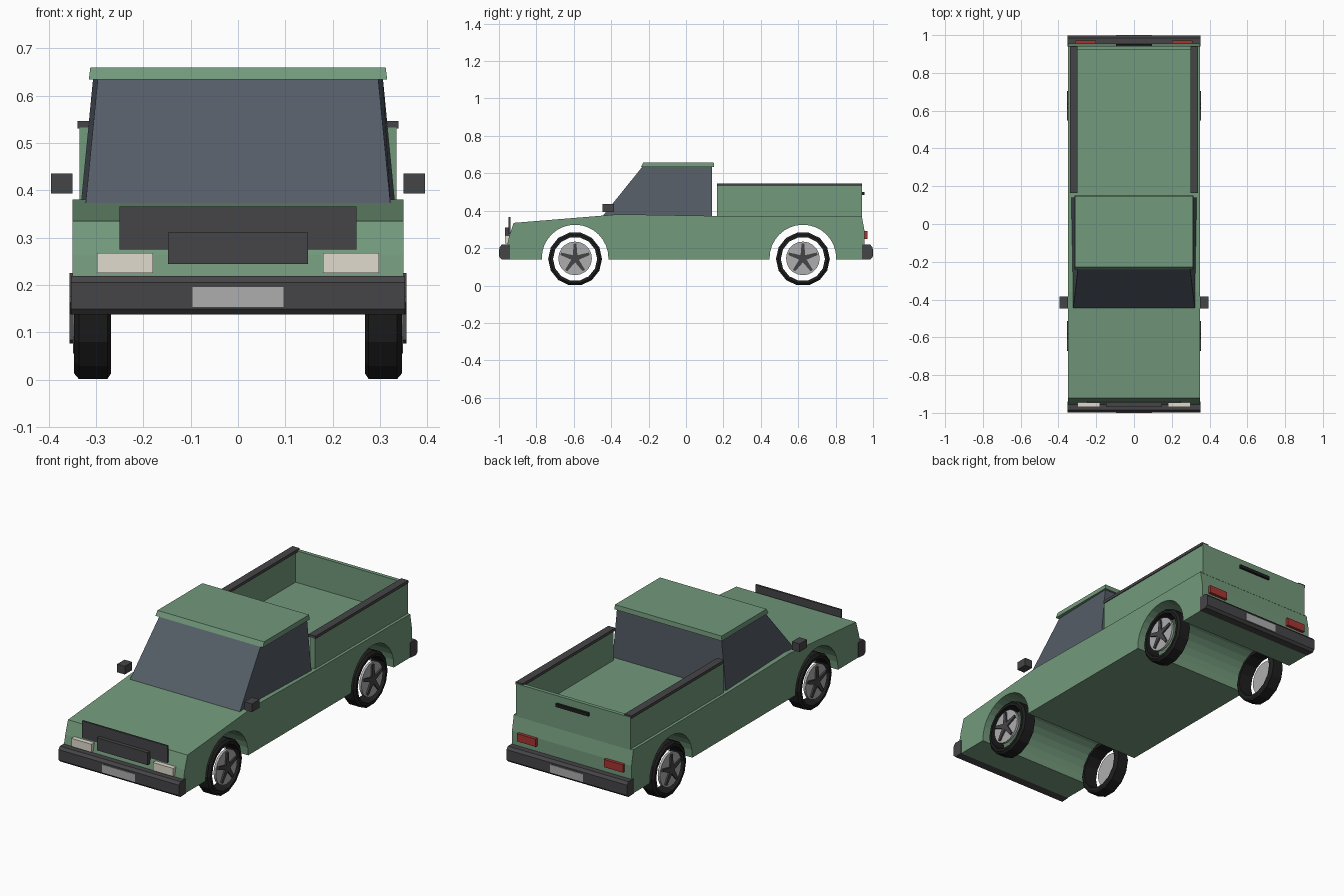
import bpy, bmesh, math
from mathutils import Vector

if "Cube" in bpy.data.objects:
    bpy.data.objects.remove(bpy.data.objects["Cube"])


def material(name, rgb):
    m = bpy.data.materials.new(name)
    m.diffuse_color = (*rgb, 1)
    m.use_nodes = True
    m.node_tree.nodes["Principled BSDF"].inputs["Base Color"].default_value = m.diffuse_color
    return m


GREEN = material("green paint", (0.17, 0.32, 0.20))
GLASS = material("tinted glass", (0.09, 0.11, 0.135))
TRIM = material("dark trim", (0.06, 0.06, 0.064))
BLACK = material("rubber", (0.013, 0.013, 0.013))
RED = material("red lens", (0.38, 0.035, 0.03))
CREAM = material("lamp lens", (0.75, 0.71, 0.62))
SILVER = material("silver", (0.42, 0.42, 0.42))


def finish(name, bm, mat):
    bmesh.ops.recalc_face_normals(bm, faces=bm.faces)
    me = bpy.data.meshes.new(name)
    bm.to_mesh(me)
    bm.free()
    me.materials.append(mat)
    ob = bpy.data.objects.new(name, me)
    bpy.context.collection.objects.link(ob)
    return ob


def hull_box(name, bottom, top, mat):
    """Six-sided block from four bottom and four top corners."""
    bm = bmesh.new()
    b = [bm.verts.new(p) for p in bottom]
    t = [bm.verts.new(p) for p in top]
    bm.faces.new(b)
    bm.faces.new(t)
    for i in range(4):
        j = (i + 1) % 4
        bm.faces.new((b[i], b[j], t[j], t[i]))
    return finish(name, bm, mat)


def rect(x0, x1, y0, y1, z):
    return [(x0, y0, z), (x1, y0, z), (x1, y1, z), (x0, y1, z)]


def box(name, x0, x1, y0, y1, z0, z1, mat):
    return hull_box(name, rect(x0, x1, y0, y1, z0), rect(x0, x1, y0, y1, z1), mat)


def extrude_x(name, profile, x0, x1, mat):
    """Extrude a (y, z) outline across the width."""
    bm = bmesh.new()
    f = bm.faces.new([bm.verts.new((x0, y, z)) for y, z in profile])
    ext = bmesh.ops.extrude_face_region(bm, geom=[f])["geom"]
    bmesh.ops.translate(bm, vec=(x1 - x0, 0, 0),
                        verts=[v for v in ext if isinstance(v, bmesh.types.BMVert)])
    return finish(name, bm, mat)


def arch(cy, r=0.178, cz=0.147, n=16):
    return [(cy + r * math.cos(math.pi * i / n), cz + r * math.sin(math.pi * i / n))
            for i in range(n + 1)]


AXLES = {"front": -0.593, "rear": 0.625}

# lower body with full-width wheel arches
body = [(-0.955, 0.14), (-0.955, 0.22), (-0.945, 0.265), (-0.922, 0.335), (-0.43, 0.375),
        (-0.36, 0.381), (0.16, 0.372), (0.94, 0.37), (0.955, 0.29), (0.955, 0.14)]
for cy in (AXLES["rear"], AXLES["front"]):
    body += [(cy + 0.178, 0.14)] + arch(cy) + [(cy - 0.178, 0.14)]
extrude_x("body", body, -0.35, 0.35, GREEN)

# cab glass and roof
hull_box("cab_windows",
         [(-0.322, -0.447, 0.37), (0.322, -0.447, 0.37), (0.332, 0.14, 0.37), (-0.332, 0.14, 0.37)],
         [(-0.296, -0.232, 0.637), (0.296, -0.232, 0.637), (0.306, 0.14, 0.637), (-0.306, 0.14, 0.637)],
         GLASS)
hull_box("roof", rect(-0.315, 0.315, -0.24, 0.15, 0.634),
         rect(-0.312, 0.312, -0.228, 0.148, 0.659), GREEN)

# cargo bed
box("tailgate", -0.335, 0.335, 0.922, 0.942, 0.365, 0.538, GREEN)
box("tailgate_handle", -0.095, 0.095, 0.938, 0.954, 0.483, 0.5, BLACK)
for s, side in ((-1, "left"), (1, "right")):
    def pair(a, b):
        return sorted((s * a, s * b))
    box(side + "_bed_wall", *pair(0.308, 0.335), 0.165, 0.94, 0.365, 0.533, GREEN)
    box(side + "_bed_rail", *pair(0.298, 0.339), 0.165, 0.94, 0.531, 0.546, TRIM)
    # lamps and mirrors
    box(side + "_headlight", *pair(0.18, 0.298), -0.968, -0.935, 0.225, 0.268, CREAM)
    box(side + "_tail_light", *pair(0.2, 0.31), 0.94, 0.971, 0.25, 0.291, RED)
    box(side + "_mirror", *pair(0.35, 0.395), -0.447, -0.385, 0.393, 0.436, TRIM)

# grille panels
box("upper_grille", -0.25, 0.25, -0.948, -0.938, 0.275, 0.366, TRIM)
box("lower_grille", -0.148, 0.148, -0.968, -0.945, 0.245, 0.311, TRIM)

# bumpers and plates
for s, end in ((-1, "front"), (1, "rear")):
    prof = [(s * 0.94, 0.14), (s * 0.985, 0.138), (s * 0.997, 0.15),
            (s * 0.997, 0.205), (s * 0.985, 0.219), (s * 0.94, 0.219)]
    extrude_x(end + "_bumper", prof, -0.353, 0.353, TRIM)
    box(end + "_plate", -0.096, 0.096, *sorted((s * 0.99, s * 1.0)), 0.154, 0.196, SILVER)


def tyre(name, s, cy, n=14):
    """Open faceted ring with chamfered shoulders."""
    section = [(0.268, 0.118), (0.268, 0.132), (0.276, 0.144),
               (0.336, 0.144), (0.346, 0.132), (0.346, 0.118)]
    bm = bmesh.new()
    rings = []
    for i in range(n):
        a = 2 * math.pi * (i + 0.5) / n - math.pi / 2
        rings.append([bm.verts.new((s * x, cy + r * math.cos(a), 0.142 + r * math.sin(a)))
                      for x, r in section])
    for i in range(n):
        p, q = rings[i], rings[(i + 1) % n]
        for k in range(len(section)):
            m = (k + 1) % len(section)
            bm.faces.new((p[k], p[m], q[m], q[k]))
    return finish(name, bm, BLACK)


def star(name, s, cy):
    """Five tapered spokes raised from the hub disc."""
    bm = bmesh.new()
    c = Vector((0, cy, 0.145))
    for i in range(5):
        a = math.pi / 2 + i * 2 * math.pi / 5
        d = Vector((0, math.cos(a), math.sin(a)))
        t = Vector((0, -d.z, d.y))
        flat = [c + t * 0.014, c - t * 0.014, c + d * 0.08 - t * 0.007, c + d * 0.08 + t * 0.007]
        lo = [bm.verts.new(p + Vector((s * 0.342, 0, 0))) for p in flat]
        hi = [bm.verts.new(p + Vector((s * 0.356, 0, 0))) for p in flat]
        bm.faces.new(lo)
        bm.faces.new(hi)
        for k in range(4):
            m = (k + 1) % 4
            bm.faces.new((lo[k], lo[m], hi[m], hi[k]))
    return finish(name, bm, TRIM)


# wheels
for end, cy in AXLES.items():
    for s, side in ((-1, "left"), (1, "right")):
        tag = f"{end}_{side}_"
        tyre(tag + "tyre", s, cy)
        disc = [(cy + 0.09 * math.cos(math.tau * i / 20), 0.145 + 0.09 * math.sin(math.tau * i / 20))
                for i in range(20)]
        extrude_x(tag + "hub", disc, s * 0.335, s * 0.348, SILVER)
        star(tag + "spokes", s, cy)
